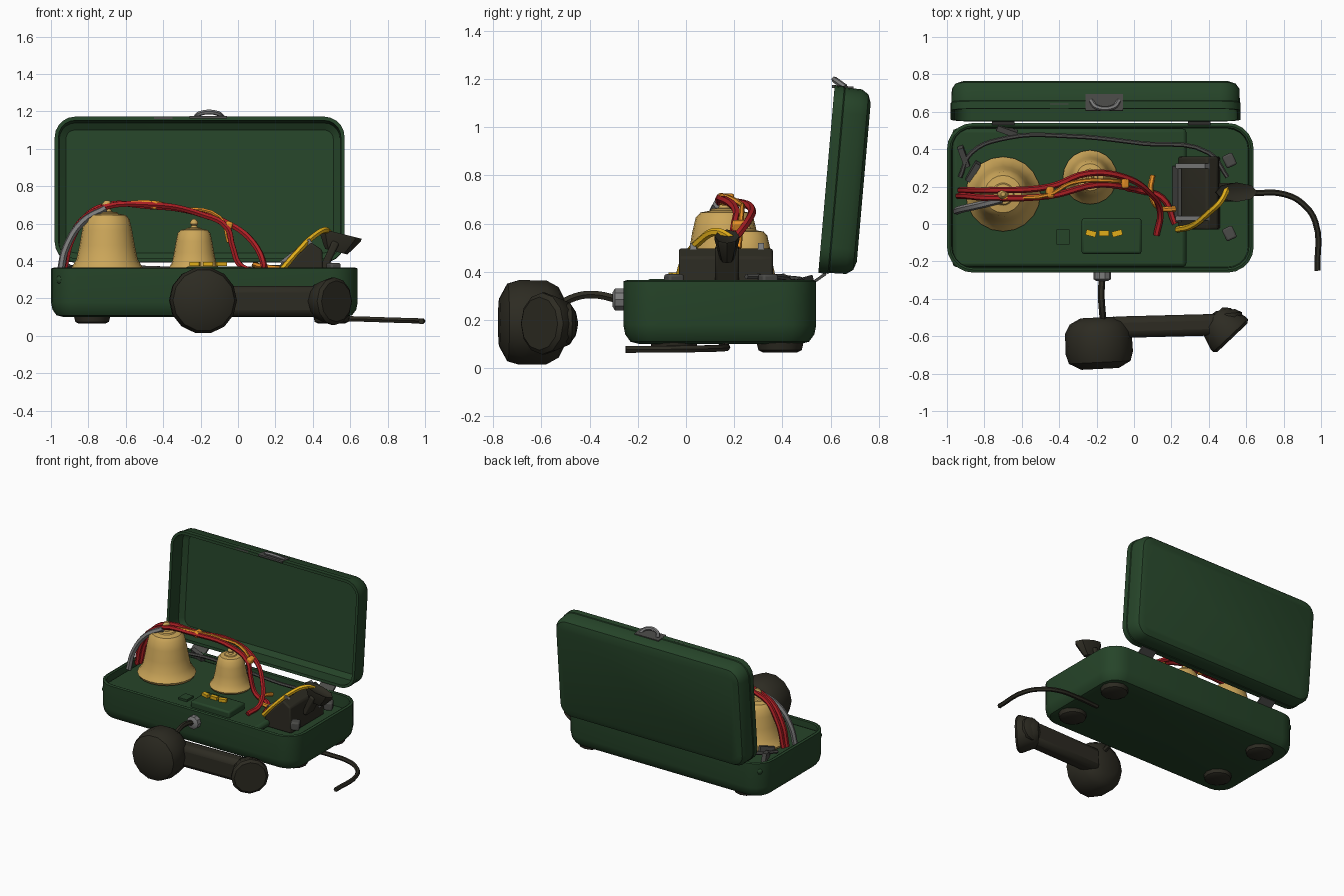
import bpy
import bmesh
import math
from mathutils import Vector, Matrix

old = bpy.data.objects.get("Cube")
if old:
    bpy.data.objects.remove(old)


def material(name, r, g, b):
    m = bpy.data.materials.new(name)
    m.use_nodes = True
    m.diffuse_color = (r, g, b, 1)
    m.node_tree.nodes["Principled BSDF"].inputs["Base Color"].default_value = (r, g, b, 1)
    return m


GREEN = material("dark green paint", 0.019, 0.058, 0.022)
BRASS = material("bell brass", 0.6, 0.38, 0.1)
BLACK = material("black bakelite", 0.026, 0.024, 0.016)
RED = material("red insulation", 0.42, 0.014, 0.018)
ORANGE = material("orange insulation", 0.8, 0.28, 0.02)
YELLOW = material("yellow insulation", 0.75, 0.42, 0.01)
GREY = material("grey metal", 0.2, 0.2, 0.2)
DARK = material("dull steel", 0.07, 0.07, 0.065)


def finish(name, bm, mat, matrix=Matrix(), bevel=0, angle=35):
    bmesh.ops.recalc_face_normals(bm, faces=bm.faces)
    me = bpy.data.meshes.new(name)
    bm.to_mesh(me)
    bm.free()
    me.materials.append(mat)
    ob = bpy.data.objects.new(name, me)
    bpy.context.collection.objects.link(ob)
    ob.matrix_world = matrix
    if bevel:
        mod = ob.modifiers.new("bevel", 'BEVEL')
        mod.width, mod.segments = bevel, 2
    bpy.ops.object.select_all(action='DESELECT')
    ob.select_set(True)
    bpy.context.view_layer.objects.active = ob
    bpy.ops.object.shade_smooth_by_angle(angle=math.radians(angle))
    return ob


def loft(rings, bm):
    rows = [[bm.verts.new(p) for p in ring] for ring in rings]
    for a, b in zip(rows, rows[1:]):
        for i in range(len(a)):
            j = (i + 1) % len(a)
            bm.faces.new((a[i], a[j], b[j], b[i]))
    bm.faces.new(rows[0])
    bm.faces.new(rows[-1])


def tray(name, w, d, radius, profile, matrix):
    """Hollow rounded case; profile is a list of (inset, height)."""
    rings = []
    for inset, z in profile:
        r = max(radius - inset, 0.02)
        ring = []
        for q, (sx, sy) in enumerate(((1, 1), (-1, 1), (-1, -1), (1, -1))):
            for k in range(6):
                t = math.pi / 2 * (q + k / 5)
                ring.append((sx * (w / 2 - inset - r) + r * math.cos(t),
                             sy * (d / 2 - inset - r) + r * math.sin(t), z))
        rings.append(ring)
    bm = bmesh.new()
    loft(rings, bm)
    return finish(name, bm, GREEN, matrix)


def lathe(name, profile, loc, mat, axis=(0, 0, 1), sides=20, flat=1):
    rings = [[(r * flat * math.cos(math.tau * i / sides), r * math.sin(math.tau * i / sides), z)
              for i in range(sides)] for r, z in profile]
    bm = bmesh.new()
    loft(rings, bm)
    rot = Vector(axis).to_track_quat('Z', 'Y').to_matrix().to_4x4()
    return finish(name, bm, mat, Matrix.Translation(loc) @ rot)


def box(name, loc, size, mat, bevel=0, rot=(0, 0, 0)):
    bm = bmesh.new()
    bmesh.ops.create_cube(bm, size=1)
    bmesh.ops.scale(bm, verts=bm.verts, vec=size)
    m = Matrix.Translation(loc)
    for a, ax in zip(rot, "XYZ"):
        m = m @ Matrix.Rotation(math.radians(a), 4, ax)
    return finish(name, bm, mat, m, bevel)


def wire(name, points, radius, mat):
    cu = bpy.data.curves.new(name, 'CURVE')
    cu.dimensions = '3D'
    cu.bevel_depth, cu.bevel_resolution, cu.resolution_u = radius, 1, 5
    cu.use_fill_caps = True
    sp = cu.splines.new('BEZIER')
    sp.bezier_points.add(len(points) - 1)
    for bp, p in zip(sp.bezier_points, points):
        bp.co = p
        bp.handle_left_type = bp.handle_right_type = 'AUTO'
    ob = bpy.data.objects.new(name, cu)
    bpy.context.collection.objects.link(ob)
    cu.materials.append(mat)
    bpy.ops.object.select_all(action='DESELECT')
    ob.select_set(True)
    bpy.context.view_layer.objects.active = ob
    bpy.ops.object.convert(target='MESH')
    bpy.ops.object.shade_smooth_by_angle(angle=math.radians(50))


# Case body and open lid
tray("case_body", 1.64, 0.8, 0.14,
     [(0.07, 0.1), (0.03, 0.11), (0.008, 0.14), (0, 0.18), (0, 0.36),
      (0.015, 0.365), (0.025, 0.36), (0.03, 0.27)],
     Matrix.Translation((-0.18, 0.14, 0)))
tray("case_lid", 1.55, 0.78, 0.11,
     [(0.06, 0), (0.025, 0.012), (0.006, 0.04), (0.004, 0.11), (0, 0.115),
      (0, 0.155), (0.02, 0.155), (0.025, 0.05), (0.06, 0.025)],
     Matrix.Translation((-0.205, 0.737, 0.77)) @ Matrix.Rotation(math.radians(85), 4, 'X'))

# Mounting panel and terminal housing
box("mounting_panel", (-0.345, 0.14, 0.30), (1.25, 0.74, 0.05), GREEN, 0.02)
box("terminal_housing", (-0.12, -0.065, 0.34), (0.32, 0.19, 0.06), GREEN, 0.012)
box("panel_bracket", (-0.38, -0.07, 0.33), (0.07, 0.08, 0.02), GREEN)
for i, x in enumerate((-0.23, -0.16, -0.09)):
    box(f"terminal_{i}", (x, -0.05, 0.385), (0.055, 0.03, 0.022), YELLOW, 0, (0, 0, 15 * (i - 1)))

# Feet, hinges and latch
for x in (-0.78, 0.5):
    for y in (-0.05, 0.39):
        lathe("foot", [(0.07, 0.065), (0.09, 0.075), (0.098, 0.11)], (x, y, 0), BLACK, sides=12)
for x in (-0.7, 0.35):
    box("hinge", (x, 0.555, 0.375), (0.12, 0.06, 0.012), DARK, 0, (35, 0, 0))
box("latch_plate", (-0.16, 0.65, 1.165), (0.2, 0.09, 0.012), DARK, 0, (-5, 0, 0))
wire("latch_loop", [(-0.23, 0.66, 1.165), (-0.2, 0.625, 1.19), (-0.11, 0.625, 1.19),
                    (-0.08, 0.66, 1.165)], 0.013, GREY)
box("lid_catch", (-0.4, 0.63, 1.165), (0.1, 0.03, 0.01), DARK)

# Bells: flared body with a finial
BELL = [(0.95, 0), (1, 0.05), (0.93, 0.1), (0.82, 0.2), (0.74, 0.4), (0.67, 0.62),
        (0.6, 0.78), (0.5, 0.84), (0.3, 0.86), (0.27, 0.88), (0.13, 0.89),
        (0.1, 0.93), (0.15, 0.96), (0.14, 1), (0.06, 1.05)]
for name, loc, r, h in (("large_bell", (-0.7, 0.16, 0.335), 0.2, 0.37),
                        ("small_bell", (-0.235, 0.25, 0.335), 0.145, 0.275)):
    lathe(name, [(r * a, h * b) for a, b in BELL], loc, BRASS)
    lathe(name + "_base", [(r * 0.8, -0.02), (r * 0.8, 0.02)], loc, DARK)

# Generator block with plates and mouth-shaped bracket
bm = bmesh.new()
loft([[(x, y, z) for x, z in ((0.22, 0.27), (0.25, 0.36), (0.3 + k, 0.43), (0.39, 0.50), (0.45, 0.46), (0.46, 0.27))]
      for y, k in ((-0.03, 0.02), (0.08, 0), (0.28, 0), (0.36, 0.02))], bm)
finish("generator_block", bm, BLACK, bevel=0.01)
for y in (0.03, 0.31):
    box("generator_plate", (0.32, y, 0.435), (0.2, 0.025, 0.06), GREY, 0, (0, -38, 0))
box("generator_strip", (0.23, 0.16, 0.36), (0.02, 0.3, 0.08), DARK, 0, (0, 20, 0))
box("generator_arm", (0.49, 0.17, 0.43), (0.04, 0.1, 0.16), BLACK, 0.01, (0, 25, 0))
lathe("flared_cup", [(0.06, 0), (0.075, 0.02), (0.115, 0.085), (0.115, 0.1), (0.08, 0.09)],
      (0.525, 0.17, 0.45), BLACK, (0.25, 0, 1), 8, 0.45)
for y in (-0.05, 0.34):
    box("corner_clip", (0.51, y, 0.36), (0.06, 0.07, 0.06), DARK, 0.01, (0, 0, 25))

# Wiring
wire("red_wire_upper", [(-0.93, 0.18, 0.35), (-0.88, 0.18, 0.53), (-0.76, 0.18, 0.68), (-0.45, 0.2, 0.69),
                        (-0.25, 0.27, 0.665), (-0.05, 0.25, 0.60), (0.08, 0.17, 0.5),
                        (0.14, 0.06, 0.37), (0.12, -0.06, 0.34)], 0.017, RED)
wire("red_wire_lower", [(-0.94, 0.15, 0.35), (-0.9, 0.15, 0.52), (-0.78, 0.14, 0.66), (-0.45, 0.15, 0.70),
                        (-0.2, 0.21, 0.65), (-0.06, 0.2, 0.58), (-0.03, 0.19, 0.48),
                        (0.02, 0.18, 0.37), (0.15, 0.14, 0.35), (0.22, 0, 0.35)], 0.017, RED)
wire("grey_wire", [(-0.95, 0.07, 0.34), (-0.92, 0.08, 0.47), (-0.83, 0.1, 0.61), (-0.71, 0.13, 0.68)], 0.02, GREY)
wire("orange_wire", [(-0.7, 0.14, 0.7), (-0.46, 0.155, 0.715), (-0.33, 0.22, 0.685), (-0.1, 0.23, 0.635),
                     (-0.05, 0.22, 0.5)], 0.011, ORANGE)
wire("orange_tail", [(0.1, 0.26, 0.36), (0.09, 0.17, 0.38), (0.13, 0.09, 0.37), (0.23, 0.08, 0.36)], 0.015, ORANGE)
for p in ((-0.45, 0.17, 0.70), (-0.05, 0.22, 0.59)):
    box("orange_tape", p, (0.04, 0.06, 0.045), ORANGE, 0.01, (0, 20, 0))
wire("yellow_wire", [(0.23, -0.03, 0.35), (0.31, -0.01, 0.44), (0.4, 0.06, 0.53), (0.47, 0.13, 0.565),
                     (0.5, 0.2, 0.53)], 0.017, YELLOW)
wire("back_wire", [(-0.93, 0.25, 0.35), (-0.87, 0.38, 0.37), (-0.68, 0.46, 0.37), (-0.35, 0.47, 0.36),
                   (0.05, 0.43, 0.36), (0.4, 0.38, 0.38), (0.5, 0.25, 0.38)], 0.012, DARK)
for x, y, a in ((-0.91, 0.36, 20), (-0.86, 0.28, -30), (-0.68, 0.5, 70)):
    box("wire_clip", (x, y, 0.35), (0.03, 0.11, 0.06), DARK, 0, (15, 0, a))

# Cords and cord socket
lathe("cord_socket", [(0.03, 0), (0.047, 0.01), (0.047, 0.045), (0.03, 0.055)],
      (-0.17, -0.25, 0.285), GREY, (0, -1, 0), 10)
wire("handset_cord", [(-0.17, -0.28, 0.285), (-0.175, -0.38, 0.305), (-0.17, -0.46, 0.295),
                      (-0.16, -0.56, 0.24)], 0.018, BLACK)
wire("line_cord", [(0.45, 0.15, 0.095), (0.65, 0.165, 0.09), (0.8, 0.16, 0.085), (0.9, 0.11, 0.082),
                   (0.97, 0.01, 0.08), (0.98, -0.25, 0.078)], 0.016, BLACK)

# Handset
lathe("earpiece", [(0.09, 0), (0.15, 0.03), (0.178, 0.08), (0.18, 0.19), (0.165, 0.24), (0.1, 0.275)],
      (-0.195, -0.5, 0.19), BLACK, (0.05, -1, 0), 14)
box("handset_grip", (0.18, -0.545, 0.185), (0.62, 0.115, 0.165), BLACK, 0.035, (0, 0, 1.5))
lathe("mouthpiece", [(0.07, 0), (0.10, 0.03), (0.128, 0.12), (0.128, 0.14), (0.11, 0.155)],
      (0.42, -0.495, 0.185), BLACK, (0.69, -0.73, 0), 12)
lathe("mouthpiece_heel", [(0.05, 0), (0.085, 0.02), (0.09, 0.09)],
      (0.49, -0.46, 0.185), BLACK, (0.1, -1, 0), 12)
